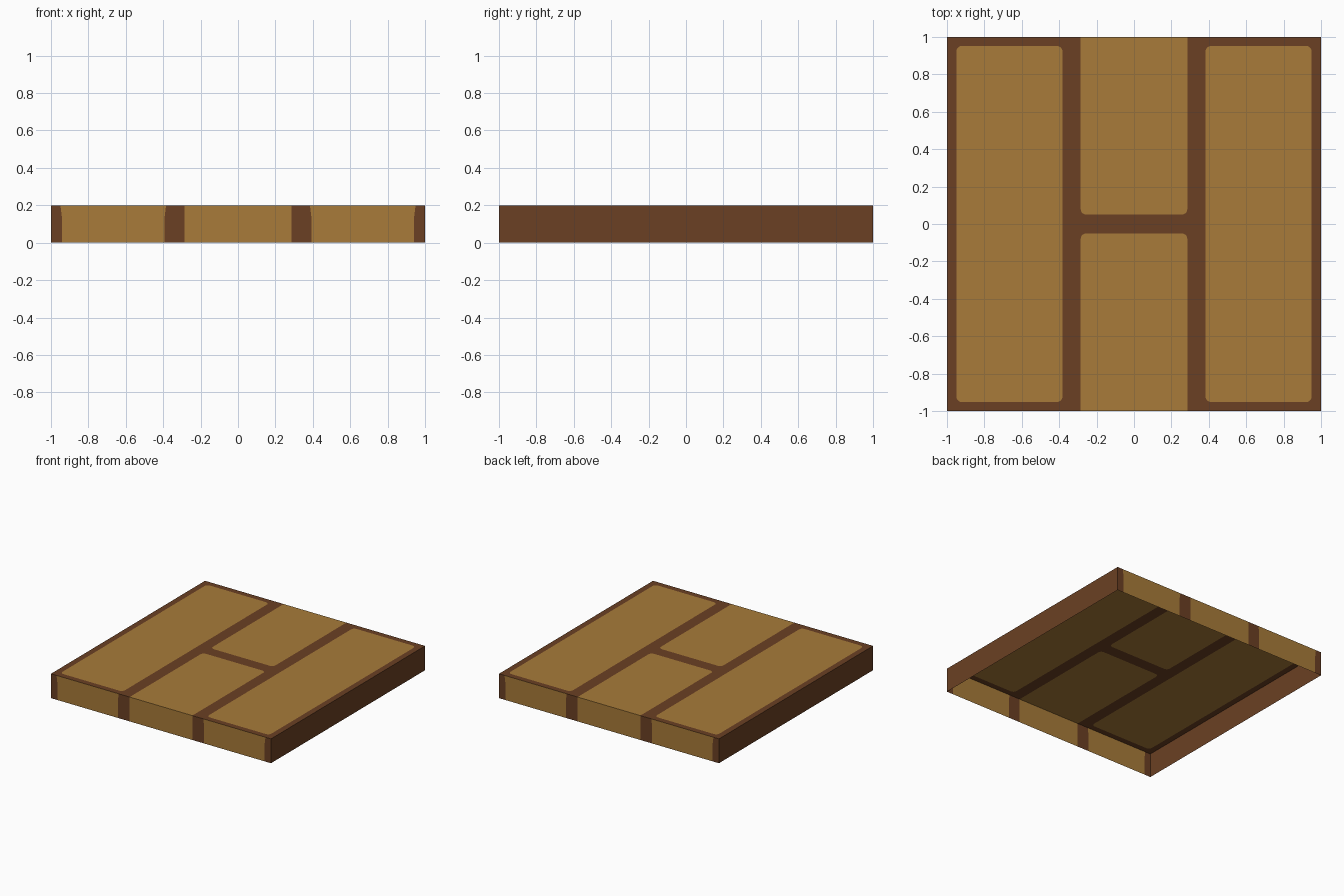
import bpy, bmesh, math
from mathutils import Vector

if "Cube" in bpy.data.objects:
    bpy.data.objects.remove(bpy.data.objects["Cube"])

H = 0.2          # board thickness
R = 0.03         # rounded panel corners
DARK, WOOD = 0, 1


def material(name, rgb):
    m = bpy.data.materials.new(name)
    m.diffuse_color = (*rgb, 1)
    m.use_nodes = True
    m.node_tree.nodes["Principled BSDF"].inputs["Base Color"].default_value = m.diffuse_color
    return m


mats = [material("dark brown trim", (0.147, 0.051, 0.017)),
        material("light wood", (0.392, 0.198, 0.041))]

bm = bmesh.new()


def face(pts, mat, out):
    """Flat coloured face pointing along out."""
    f = bm.faces.new([bm.verts.new(p) for p in pts])
    f.material_index = mat
    f.normal_update()
    if f.normal.dot(Vector(out)) < 0:
        f.normal_flip()


def top(pts, mat):
    face([(x, y, H) for x, y in pts], mat, (0, 0, 1))


def rect(x0, x1, y0, y1):
    top([(x0, y0), (x1, y0), (x1, y1), (x0, y1)], DARK)


def panel(x0, x1, y0, y1, rounded):
    """Wood panel; corners in the order SW, SE, NE, NW may be rounded."""
    outline = []
    corners = [(x0, y0, 1, 1), (x1, y0, -1, 1), (x1, y1, -1, -1), (x0, y1, 1, -1)]
    for i, (x, y, sx, sy) in enumerate(corners):
        if not rounded[i]:
            outline.append((x, y))
            continue
        arc = []
        for k in range(6):
            a = math.pi + i * math.pi / 2 + k * math.pi / 10
            arc.append((x + sx * R + R * math.cos(a), y + sy * R + R * math.sin(a)))
        outline += arc
        for p, q in zip(arc, arc[1:]):      # trim left in the corner
            top([(x, y), p, q], DARK)
    top(outline, WOOD)


# top surface: side panels framed by trim, for both sides
for s in (-1, 1):
    xs = [-1, -0.95, -0.382, -0.285] if s < 0 else [1, 0.95, 0.382, 0.285]
    rect(xs[0], xs[1], -1, 1)
    rect(xs[2], xs[3], -1, 1)
    a, b = sorted(xs[1:3])
    rect(a, b, -1, -0.952)
    rect(a, b, 0.952, 1)
    panel(a, b, -0.952, 0.952, (1, 1, 1, 1))

# top surface: two middle panels and the bar between them
rect(-0.285, 0.285, -0.05, 0.05)
panel(-0.285, 0.285, 0.05, 1, (1, 1, 0, 0))
panel(-0.285, 0.285, -1, -0.05, (0, 0, 1, 1))

# front and back walls: strips whose outer wood edges flare near the top
levels = [(0, 0), (0.14, 0), (0.18, 0.005), (H, 0.008)]
half = [(-1, 0), (-0.942, -1), (-0.392, 1), (-0.285, 0)]
lines = half + [(-x, -d) for x, d in reversed(half)]
for y in (-1, 1):
    for i, ((xa, da), (xb, db)) in enumerate(zip(lines, lines[1:])):
        left = [(xa + da * f, y, z) for z, f in levels]
        right = [(xb + db * f, y, z) for z, f in levels]
        face(left + right[::-1], WOOD if i % 2 else DARK, (0, y, 0))

# plain side walls; the underside stays open
for x in (-1, 1):
    face([(x, -1, 0), (x, 1, 0), (x, 1, H), (x, -1, H)], DARK, (x, 0, 0))

bmesh.ops.remove_doubles(bm, verts=bm.verts, dist=0.0001)
mesh = bpy.data.meshes.new("wooden_panel")
bm.to_mesh(mesh)
bm.free()
for m in mats:
    mesh.materials.append(m)
bpy.context.collection.objects.link(bpy.data.objects.new("wooden_panel", mesh))
